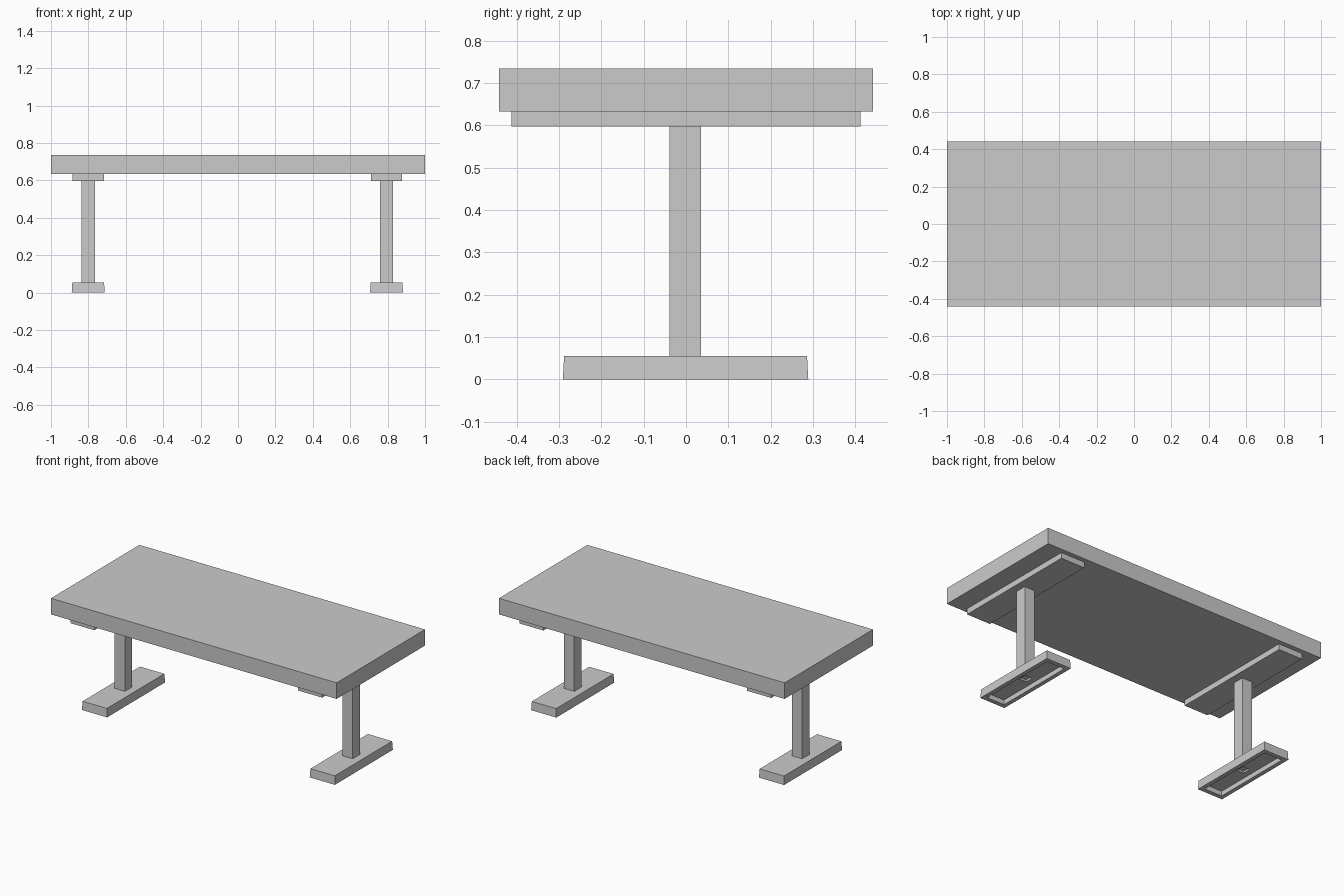
import bpy
import bmesh

if "Cube" in bpy.data.objects:
    bpy.data.objects.remove(bpy.data.objects["Cube"])


def loft(name, center, rings):
    """Skin a stack of rectangles (half x, half y, z), capped at both ends."""
    bm = bmesh.new()
    loops = [[bm.verts.new((sx * hx, sy * hy, z))
              for sx, sy in ((-1, -1), (1, -1), (1, 1), (-1, 1))]
             for hx, hy, z in rings]
    for a, b in zip(loops, loops[1:]):
        for i in range(4):
            j = (i + 1) % 4
            bm.faces.new((a[i], a[j], b[j], b[i]))
    bm.faces.new(loops[0][::-1])
    bm.faces.new(loops[-1])
    bmesh.ops.recalc_face_normals(bm, faces=bm.faces)
    mesh = bpy.data.meshes.new(name)
    bm.to_mesh(mesh)
    bm.free()
    obj = bpy.data.objects.new(name, mesh)
    obj.location = (center[0], center[1], 0)
    bpy.context.collection.objects.link(obj)
    return obj


# Thick slab top
loft("table_top", (0, 0), [(1.0, 0.442, 0.633), (1.0, 0.442, 0.735)])

for side, x in (("left", -0.801), ("right", 0.794)):
    # Support plate under the top
    loft(side + "_support_plate", (x, 0),
         [(0.084, 0.412, 0.597), (0.084, 0.412, 0.633)])
    # Square post
    loft(side + "_post", (x, -0.002),
         [(0.036, 0.037, 0.055), (0.036, 0.037, 0.597)])
    # Slightly tapered foot, hollow underneath with a small socket
    loft(side + "_foot", (x, -0.001),
         [(0.085, 0.287, 0.055), (0.088, 0.290, 0.0),
          (0.062, 0.262, 0.0), (0.062, 0.262, 0.03),
          (0.025, 0.025, 0.03), (0.025, 0.025, 0.042)])
